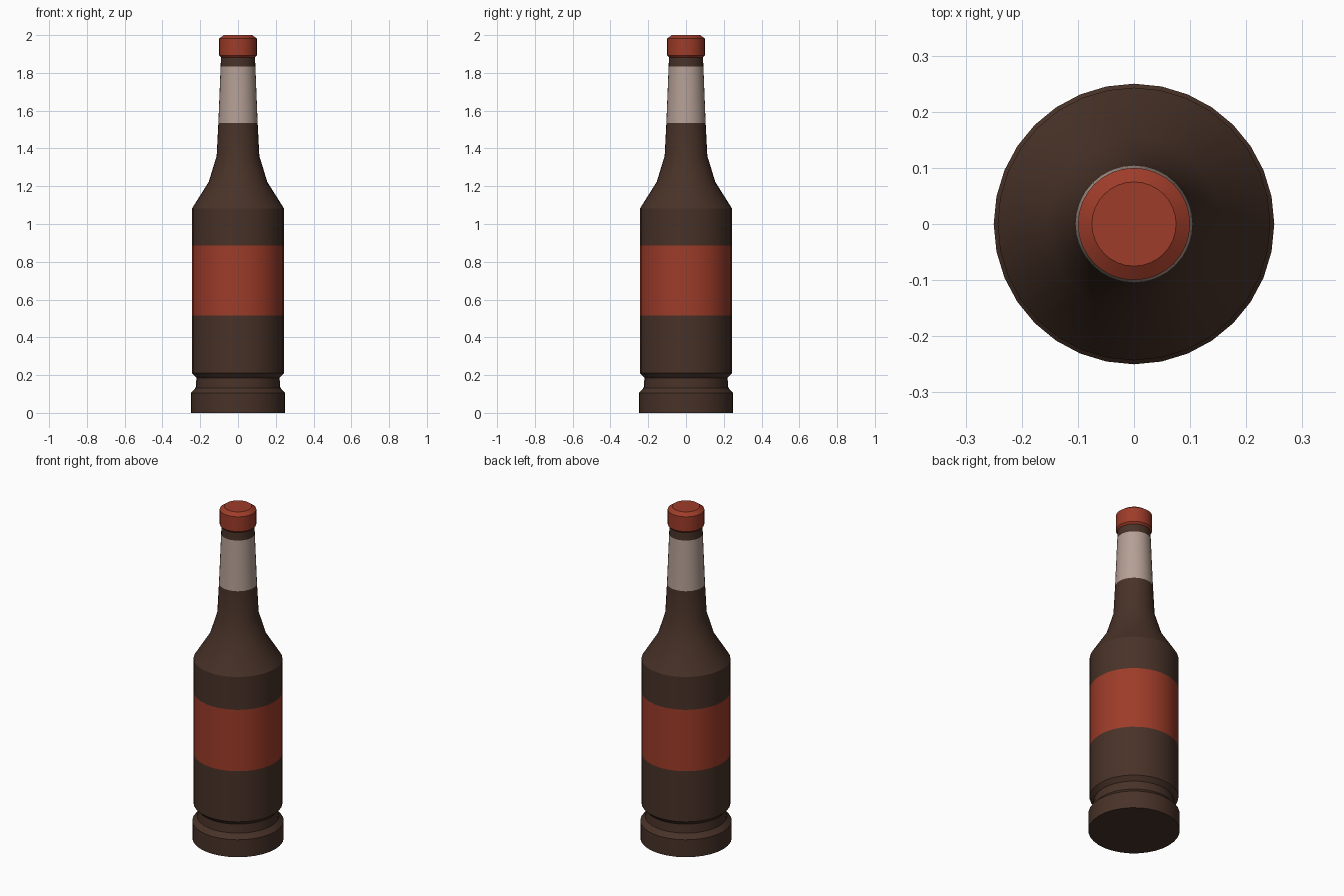
import bpy, bmesh, math

cube = bpy.data.objects.get("Cube")
if cube:
    bpy.data.objects.remove(cube, do_unlink=True)

SIDES = 32


def material(name, rgb):
    m = bpy.data.materials.new(name)
    m.use_nodes = True
    m.diffuse_color = (*rgb, 1)
    m.node_tree.nodes["Principled BSDF"].inputs["Base Color"].default_value = (*rgb, 1)
    return m


brown = material("dark brown glass", (0.065, 0.032, 0.021))
red = material("red label", (0.34, 0.045, 0.022))
cream = material("pale neck label", (0.46, 0.35, 0.30))


def lathe(name, profile, materials, pick=lambda z: 0):
    """Spin a (radius, height) profile about z, closing both ends."""
    bm = bmesh.new()
    rings = []
    for r, z in profile:
        angles = [2 * math.pi * i / SIDES for i in range(SIDES)]
        rings.append([bm.verts.new((r * math.cos(a), r * math.sin(a), z)) for a in angles])
    for low, high in zip(rings, rings[1:]):
        for i in range(SIDES):
            j = (i + 1) % SIDES
            bm.faces.new((low[i], low[j], high[j], high[i]))
    bm.faces.new(rings[0][::-1])
    bm.faces.new(rings[-1])
    for f in bm.faces:
        f.material_index = pick(f.calc_center_median().z)
    mesh = bpy.data.meshes.new(name)
    bm.to_mesh(mesh)
    bm.free()
    for m in materials:
        mesh.materials.append(m)
    ob = bpy.data.objects.new(name, mesh)
    bpy.context.collection.objects.link(ob)
    bpy.ops.object.select_all(action="DESELECT")
    ob.select_set(True)
    bpy.context.view_layer.objects.active = ob
    bpy.ops.object.shade_smooth_by_angle(angle=math.radians(30))
    return ob


# Bottle: foot, waist groove, body, shoulder and neck
def label_at(z):
    if 0.515 < z < 0.885:
        return 1
    return 2 if 1.535 < z < 1.835 else 0


lathe("bottle", [
    (0.25, 0), (0.25, 0.105), (0.224, 0.133), (0.22, 0.185), (0.243, 0.21),
    (0.243, 0.515), (0.243, 0.885), (0.243, 1.083),
    (0.155, 1.223), (0.113, 1.36), (0.104, 1.535), (0.092, 1.835), (0.09, 1.89),
], [brown, red, cream], label_at)

# Cap with a chamfered top edge
lathe("cap", [
    (0.088, 1.88), (0.1, 1.893), (0.1, 1.982), (0.075, 2.0),
], [red])
